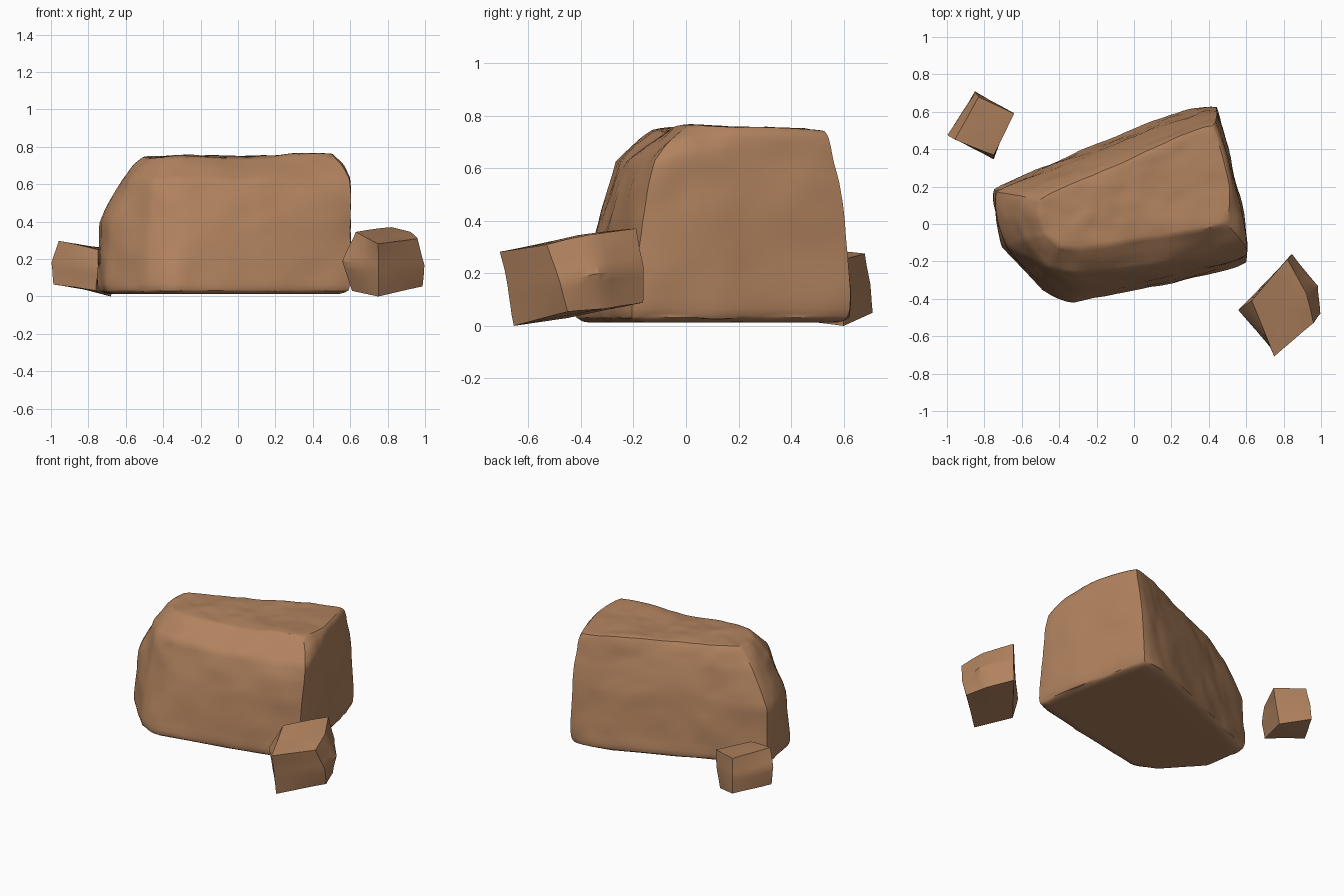
import bpy, bmesh, math
from mathutils import Vector, noise

if "Cube" in bpy.data.objects:
    bpy.data.objects.remove(bpy.data.objects["Cube"])

brown = bpy.data.materials.new("brown stone")
brown.diffuse_color = (0.44, 0.225, 0.113, 1)
brown.use_nodes = True
brown.node_tree.nodes["Principled BSDF"].inputs["Base Color"].default_value = brown.diffuse_color


def rock(name, rings, cuts, rough, soften, seed, angle):
    """Loft closed rings of 3D points into a rock, then subdivide and roughen it."""
    bm = bmesh.new()
    vr = [[bm.verts.new(p) for p in r] for r in rings]
    n = len(rings[0])
    for lo, hi in zip(vr, vr[1:]):
        for i in range(n):
            j = (i + 1) % n
            bm.faces.new((lo[i], lo[j], hi[j], hi[i]))
    for ring, flip in ((vr[0], True), (vr[-1], False)):
        c = bm.verts.new(sum((v.co for v in ring), Vector()) / n)
        for i in range(n):
            a, b = ring[i], ring[(i + 1) % n]
            bm.faces.new((b, a, c) if flip else (a, b, c))
    for _ in range(cuts):
        bmesh.ops.subdivide_edges(bm, edges=bm.edges[:], cuts=1, use_grid_fill=True)
        for _ in range(soften):
            bmesh.ops.smooth_vert(bm, verts=bm.verts[:], factor=0.25,
                                  use_axis_x=True, use_axis_y=True, use_axis_z=True)
    bm.normal_update()
    for v in bm.verts:
        d = noise.noise(v.co * 5 + Vector((seed, 0, 0))) + 0.4 * noise.noise(v.co * 12)
        # the underside stays flat
        if v.normal.z > -0.7:
            v.co += v.normal * d * rough
    me = bpy.data.meshes.new(name)
    bm.to_mesh(me)
    bm.free()
    me.materials.append(brown)
    ob = bpy.data.objects.new(name, me)
    bpy.context.collection.objects.link(ob)
    bpy.context.view_layer.objects.active = ob
    ob.select_set(True)
    bpy.ops.object.shade_smooth_by_angle(angle=math.radians(angle))
    ob.select_set(False)


def level(pts, z, tilt={}):
    return [Vector((x, y, z + tilt.get(i, 0))) for i, (x, y) in enumerate(pts)]


def shrink(ring, k, z):
    c = sum(ring, Vector()) / len(ring)
    return [Vector((c.x + (p.x - c.x) * k, c.y + (p.y - c.y) * k, z)) for p in ring]


# Boulder outlines, counter-clockwise from the front left corner
base = [(-.34, -.43), (.15, -.33), (.63, -.225), (.545, .2), (.445, .65), (.2, .595),
        (-.2, .43), (-.45, .32), (-.76, .185), (-.735, .03), (-.72, -.12), (-.49, -.37)]
middle = [(-.31, -.34), (.15, -.29), (.63, -.18), (.56, .2), (.45, .635), (.2, .54),
          (-.2, .39), (-.45, .29), (-.76, .175), (-.74, .02), (-.68, -.12), (-.47, -.29)]
shoulder = [(-.3, -.28), (.15, -.22), (.625, -.13), (.55, .15), (.445, .575), (.2, .475),
            (-.2, .33), (-.4, .25), (-.62, .15), (-.61, .04), (-.59, -.08), (-.46, -.23)]
crown = [(-.3, -.13), (.12, -.07), (.52, 0), (.53, .2), (.435, .56), (.2, .45),
         (-.15, .29), (-.35, .21), (-.51, .13), (-.51, .03), (-.48, -.06), (-.4, -.13)]
low = level(base, .05)
top = level(crown, .75, {2: .035, 3: .01, 4: -.005})
rock("boulder", [shrink(low, .97, .012), low, level(middle, .4),
                 level(shoulder, .63, {3: .06, 4: .07}), top, shrink(top, .5, .752)],
     3, .012, 1, 3, 35)

# Small rock at the back left
rock("small_rock", [
    [(-.985, .48, .065), (-.76, .36, .03), (-.68, .6, 0), (-.85, .71, .05)],
    [(-1.0, .475, .18), (-.75, .345, .14), (-.655, .6, .12), (-.845, .7, .16)],
    [(-.96, .45, .30), (-.75, .37, .25), (-.64, .59, .25), (-.83, .68, .275)]],
    2, .006, 0, 7, 32)

# Medium rock at the front right
rock("medium_rock", [
    [(.75, -.655, 0), (.985, -.45, .055), (.94, -.31, .065), (.84, -.165, .09), (.61, -.45, .03)],
    [(.75, -.68, .15), (.995, -.48, .17), (.985, -.33, .2), (.845, -.16, .22), (.56, -.46, .19)],
    [(.75, -.705, .28), (.96, -.53, .31), (.92, -.37, .345), (.82, -.19, .37), (.63, -.41, .345)]],
    2, .006, 0, 11, 32)
